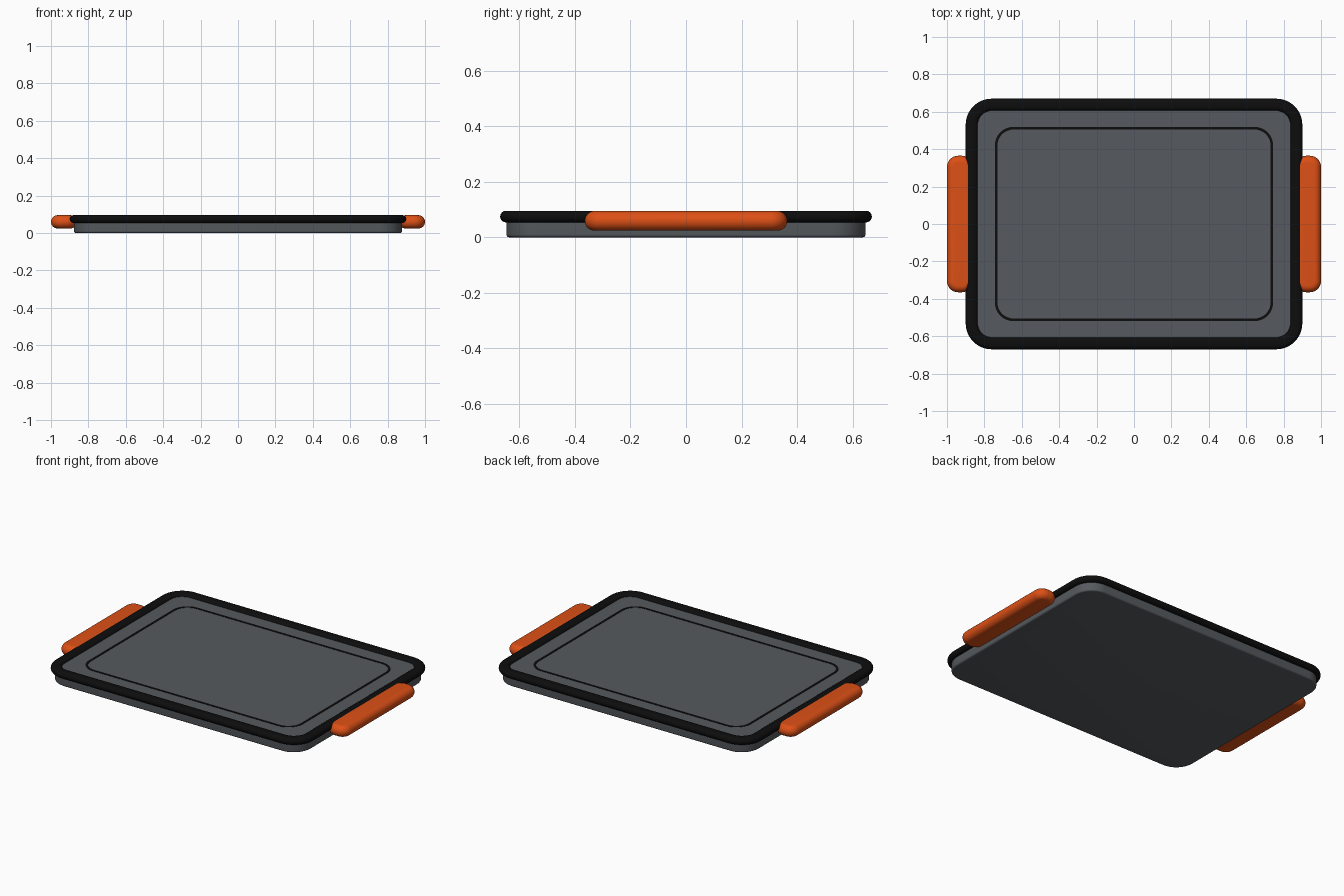
import bpy, bmesh
from math import sin, cos, pi

old = bpy.data.objects.get("Cube")
if old:
    bpy.data.objects.remove(old, do_unlink=True)


def material(name, rgb, rough):
    m = bpy.data.materials.new(name)
    m.use_nodes = True
    m.diffuse_color = (*rgb, 1)
    shader = m.node_tree.nodes["Principled BSDF"]
    shader.inputs["Base Color"].default_value = (*rgb, 1)
    shader.inputs["Roughness"].default_value = rough
    return m


grey = material("slate grey", (0.092, 0.102, 0.112), 0.5)
black = material("black", (0.004, 0.004, 0.004), 0.5)
orange = material("orange", (0.72, 0.08, 0.008), 0.5)


def rounded_rect(hx, hy, r, steps=12):
    """Outline of a rectangle with round corners, counter-clockwise."""
    pts = []
    for k, (sx, sy) in enumerate([(1, 1), (-1, 1), (-1, -1), (1, -1)]):
        for i in range(steps + 1):
            a = (k + i / steps) * pi / 2
            pts.append((sx * (hx - r) + r * cos(a), sy * (hy - r) + r * sin(a)))
    return pts


def arc(cx, cz, rad, a0, a1, n=8):
    """Arc of profile points (offset, height)."""
    angles = [a0 + (a1 - a0) * i / n for i in range(n + 1)]
    return [(cx + rad * cos(a), cz + rad * sin(a)) for a in angles]


def sweep(name, hx, hy, r, profile, mat, ring=False, x=0):
    """Carry a profile round a rounded rectangle; a ring is open in the middle."""
    bm = bmesh.new()
    loops = [[bm.verts.new((px, py, z)) for px, py in rounded_rect(hx + d, hy + d, r + d)]
             for d, z in profile]
    pairs = list(zip(loops, loops[1:]))
    if ring:
        pairs.append((loops[-1], loops[0]))
    else:
        bm.faces.new(loops[0][::-1])
        bm.faces.new(loops[-1])
    for a, b in pairs:
        for i in range(len(a)):
            j = (i + 1) % len(a)
            bm.faces.new((a[i], a[j], b[j], b[i]))
    bmesh.ops.recalc_face_normals(bm, faces=bm.faces)
    me = bpy.data.meshes.new(name)
    bm.to_mesh(me)
    bm.free()
    me.materials.append(mat)
    ob = bpy.data.objects.new(name, me)
    ob.location.x = x
    bpy.context.collection.objects.link(ob)
    bpy.ops.object.select_all(action='DESELECT')
    ob.select_set(True)
    bpy.context.view_layer.objects.active = ob
    bpy.ops.object.shade_smooth_by_angle()
    return ob


# Flat tray body with a softened bottom edge
sweep("tray_body", 0.877, 0.647, 0.12,
      arc(-0.01, 0.01, 0.01, -pi / 2, 0, 4) + [(0, 0.08)], grey)

# Rounded rim around the edge
rim = arc(0.0115, 0.0745, 0.021, -pi / 2, pi / 2) + arc(-0.0115, 0.0745, 0.021, pi / 2, 3 * pi / 2)
sweep("rim", 0.8675, 0.6375, 0.1075, rim, black, ring=True)

# Thin border line on the surface
sweep("border_line", 0.737, 0.512, 0.092,
      [(-0.007, 0.078), (0.007, 0.078), (0.007, 0.082), (-0.007, 0.082)], black, ring=True)

# Soft grips on both sides
grip = arc(-0.0355, 0.0595, 0.0355, -pi / 2, pi / 2, 14)
for name, side in (("left_handle", 1), ("right_handle", -1)):
    sweep(name, 0.07, 0.365, 0.06, grip, orange, x=side * 0.93)
